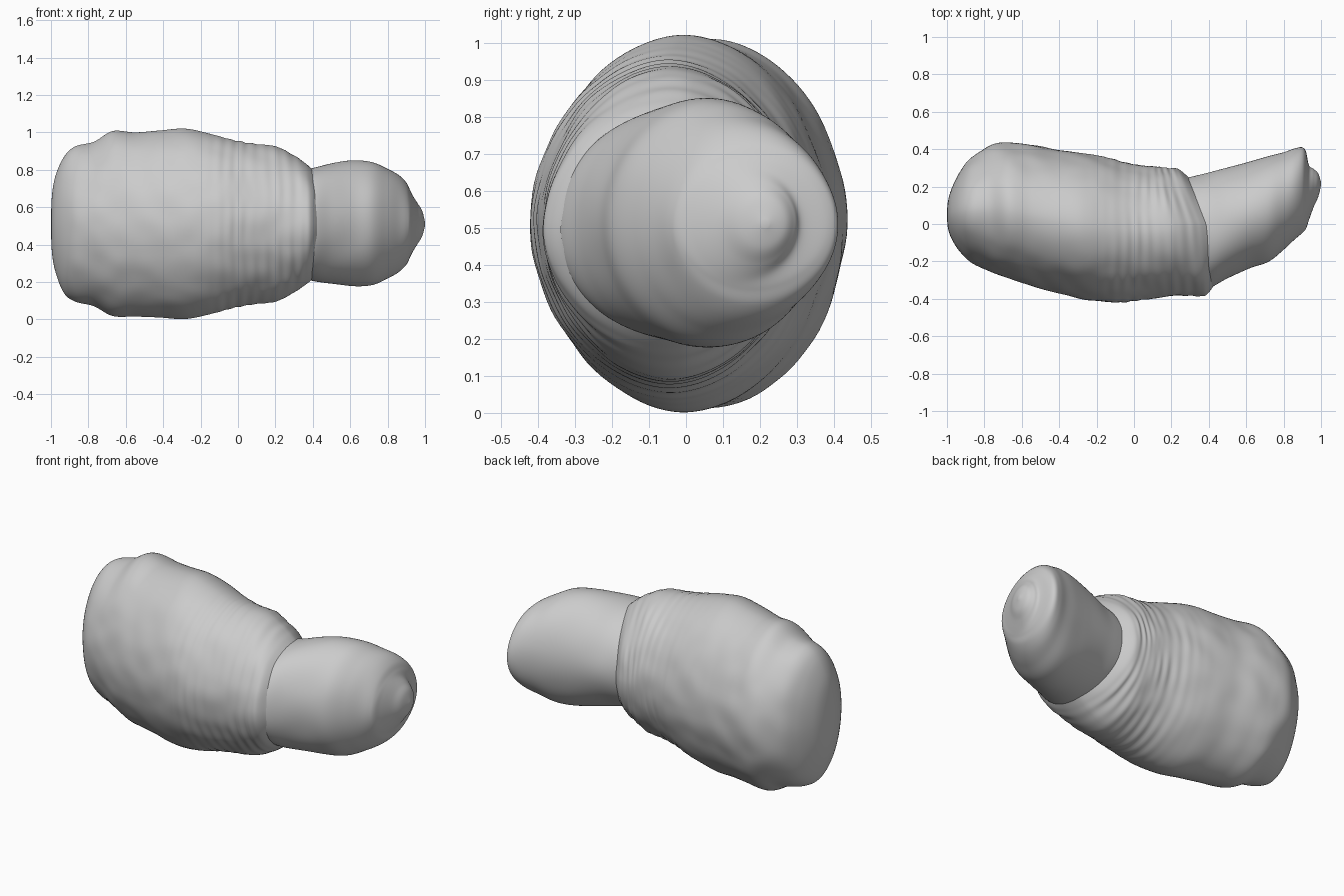
import bpy, bmesh
from math import sin, cos, pi, copysign
from mathutils import Vector, noise

if "Cube" in bpy.data.objects:
    bpy.data.objects.remove(bpy.data.objects["Cube"])

SIDES = 112


def spline(rows, steps):
    """Catmull-Rom interpolation through cross-section rows."""
    out = []
    n = len(rows)
    for i in range(n - 1):
        p0, p1, p2, p3 = (rows[max(0, min(n - 1, i + k))] for k in (-1, 0, 1, 2))
        for s in range(steps):
            t = s / steps
            out.append([0.5 * (2 * b + (c - a) * t + (2 * a - 5 * b + 4 * c - d) * t * t
                               + (3 * b - a - 3 * c + d) * t ** 3)
                        for a, b, c, d in zip(p0, p1, p2, p3)])
    out.append(list(rows[-1]))
    return out


def smoothstep(a, b, v):
    t = max(0.0, min(1.0, (v - a) / (b - a)))
    return t * t * (3 - 2 * t)


def loft(name, rows, steps, power, detail, cap_first, cap_last):
    """Skin oval sections (x, y min, y max, z min, z max) along x."""
    bm = bmesh.new()
    rings = []
    e = 2 / power
    for x, y0, y1, z0, z1 in spline(rows, steps):
        cy, cz, ry, rz = (y0 + y1) / 2, (z0 + z1) / 2, (y1 - y0) / 2, (z1 - z0) / 2
        ring = []
        for k in range(SIDES):
            a = 2 * pi * (k + 0.5) / SIDES
            c, s = cos(a), sin(a)
            p = Vector((x, cy + ry * copysign(abs(c) ** e, c), cz + rz * copysign(abs(s) ** e, s)))
            ring.append(bm.verts.new(detail(p, c, s)))
        rings.append(ring)
    for r0, r1 in zip(rings, rings[1:]):
        for k in range(SIDES):
            j = (k + 1) % SIDES
            bm.faces.new((r0[k], r0[j], r1[j], r1[k]))
    if cap_first:
        bm.faces.new(rings[0])
    if cap_last:
        bm.faces.new(rings[-1])
    bmesh.ops.recalc_face_normals(bm, faces=bm.faces)
    mesh = bpy.data.meshes.new(name)
    bm.to_mesh(mesh)
    bm.free()
    for f in mesh.polygons:
        f.use_smooth = True
    ob = bpy.data.objects.new(name, mesh)
    bpy.context.collection.objects.link(ob)
    return ob


def body_detail(p, c, s):
    """Wrinkle ribs near the collar, soft lumps and a slanted collar edge."""
    mask = smoothstep(-0.3, 0.1, p.x) * (1 - smoothstep(0.3, 0.37, p.x))
    patchy = 0.5 + noise.noise(p * 5 + Vector((3, 1, 7)))
    rib = 0.0035 * mask * patchy * sin(2 * pi * p.x / 0.06 + 1.5 * noise.noise(p * 3))
    lump = 0.007 * noise.noise(p * 8) * smoothstep(-1.0, -0.85, p.x) * (1 - abs(s) ** 6)
    q = p + Vector((0, c, s)) * (rib + lump)
    q.x -= (0.40 if p.y > 0 else 0.08) * p.y * smoothstep(0.0, 0.4, p.x)
    return q


def head_detail(p, c, s):
    """Faint unevenness on the smooth neck."""
    return p + Vector((0, c, s)) * 0.005 * noise.noise(p * 5)


# Rounded, wrinkled body with an open collar
body = [
    (-1.0, 0.045, 0.055, 0.505, 0.515),
    (-0.995, -0.02, 0.12, 0.36, 0.66),
    (-0.975, -0.08, 0.19, 0.25, 0.77),
    (-0.93, -0.15, 0.28, 0.14, 0.87),
    (-0.87, -0.205, 0.355, 0.095, 0.925),
    (-0.77, -0.255, 0.42, 0.07, 0.95),
    (-0.67, -0.29, 0.435, 0.018, 1.007),
    (-0.55, -0.33, 0.425, 0.015, 1.00),
    (-0.42, -0.365, 0.40, 0.01, 1.01),
    (-0.28, -0.40, 0.38, 0.002, 1.02),
    (-0.14, -0.42, 0.355, 0.03, 0.99),
    (-0.03, -0.415, 0.325, 0.06, 0.96),
    (0.08, -0.40, 0.31, 0.08, 0.94),
    (0.2, -0.385, 0.305, 0.095, 0.925),
    (0.29, -0.385, 0.30, 0.14, 0.88),
    (0.35, -0.385, 0.295, 0.18, 0.84),
    (0.395, -0.335, 0.245, 0.215, 0.80),
]
loft("body", body, 10, 1.88, body_detail, True, False)

# Tapering neck and head, bent to the back with a stepped tip
head = [
    (0.25, -0.31, 0.24, 0.25, 0.765),
    (0.33, -0.34, 0.257, 0.222, 0.793),
    (0.4, -0.345, 0.273, 0.205, 0.81),
    (0.5, -0.29, 0.30, 0.19, 0.835),
    (0.62, -0.235, 0.335, 0.178, 0.848),
    (0.72, -0.20, 0.365, 0.185, 0.84),
    (0.8, -0.14, 0.385, 0.22, 0.805),
    (0.86, -0.085, 0.405, 0.255, 0.77),
    (0.9, -0.05, 0.41, 0.295, 0.73),
    (0.92, -0.025, 0.385, 0.335, 0.69),
    (0.935, 0.02, 0.315, 0.365, 0.66),
    (0.96, 0.09, 0.295, 0.405, 0.62),
    (0.985, 0.145, 0.27, 0.445, 0.58),
    (1.0, 0.205, 0.225, 0.50, 0.52),
]
loft("head", head, 7, 2.0, head_detail, False, True)
